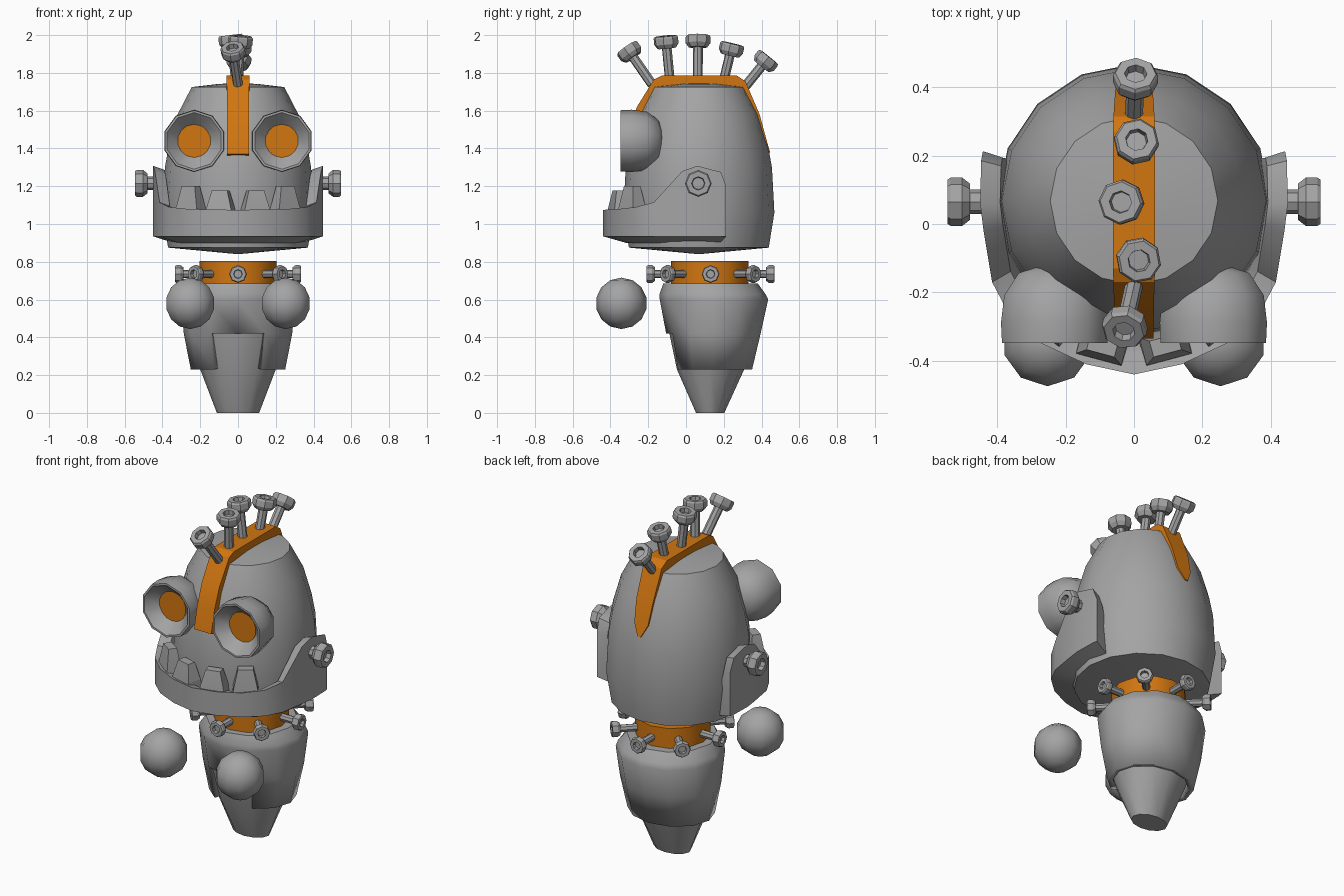
import bpy
import bmesh
from math import sin, cos, pi, radians
from mathutils import Vector, Matrix

if "Cube" in bpy.data.objects:
    bpy.data.objects.remove(bpy.data.objects["Cube"])


def material(name, color):
    m = bpy.data.materials.new(name)
    m.use_nodes = True
    m.diffuse_color = color
    m.node_tree.nodes["Principled BSDF"].inputs["Base Color"].default_value = color
    return m


GREY = material("metal grey", (0.37, 0.37, 0.37, 1))
ORANGE = material("orange", (0.64, 0.18, 0.005, 1))


def loft(name, rings, mat, caps=(True, True), angle=35, matrix=None, drop=None):
    """Skin a list of equal-length closed rings; drop removes faces by rule."""
    bm = bmesh.new()
    loops = [[bm.verts.new(p) for p in ring] for ring in rings]
    n = len(loops[0])
    for a, b in zip(loops, loops[1:]):
        for i in range(n):
            j = (i + 1) % n
            bm.faces.new((a[i], a[j], b[j], b[i]))
    if caps[0]:
        bm.faces.new(loops[0])
    if caps[1]:
        bm.faces.new(loops[-1])
    bmesh.ops.remove_doubles(bm, verts=bm.verts, dist=0.0005)
    bmesh.ops.recalc_face_normals(bm, faces=bm.faces)
    if drop:
        gone = [f for f in bm.faces if drop(f.calc_center_median())]
        bmesh.ops.delete(bm, geom=gone, context='FACES')
    if matrix:
        bm.transform(matrix)
    mesh = bpy.data.meshes.new(name)
    bm.to_mesh(mesh)
    bm.free()
    mesh.materials.append(mat)
    ob = bpy.data.objects.new(name, mesh)
    bpy.context.collection.objects.link(ob)
    bpy.ops.object.select_all(action='DESELECT')
    ob.select_set(True)
    bpy.context.view_layer.objects.active = ob
    bpy.ops.object.shade_smooth_by_angle(angle=radians(angle))
    return ob


def ellipse(rx, ry, z, cy=0, n=12):
    return [(rx * sin(2 * pi * i / n), cy + ry * cos(2 * pi * i / n), z) for i in range(n)]


def revolve(name, profile, mat, n, origin=(0, 0, 0), axis=(0, 0, 1), angle=35):
    """Spin (radius, height) pairs around an axis."""
    turn = Vector(axis).to_track_quat('Z', 'Y').to_matrix().to_4x4()
    rings = [ellipse(r, r, h, 0, n) for r, h in profile]
    caps = (profile[0][0] > 0, profile[-1][0] > 0)
    return loft(name, rings, mat, caps, angle, Matrix.Translation(origin) @ turn)


def bolt(name, base, tip, head, shaft, thick):
    """Bolt with a socketed head whose outer face lies at tip."""
    base, tip = Vector(base), Vector(tip)
    length = (tip - base).length
    low = length - thick
    profile = [(shaft, 0), (shaft, low), (head * 0.75, low), (head, low + thick * 0.35),
               (head, length - thick * 0.15), (head * 0.9, length), (head * 0.5, length),
               (head * 0.45, length - thick * 0.4), (0, length - thick * 0.4)]
    revolve(name, profile, GREY, 8, base, tip - base, 30)


# Head dome
revolve("head", [(0, 0.84), (0.37, 0.875), (0.4, 1.06), (0.387, 1.3), (0.365, 1.42),
                 (0.32, 1.58), (0.245, 1.725), (0.1, 1.742), (0, 1.745)],
        GREY, 16, (0, 0.068, 0), angle=50)

# Crest strip over the head: y, z, half width
crest = [(-0.335, 1.37, 0.057), (-0.305, 1.5, 0.057), (-0.26, 1.62, 0.058),
         (-0.17, 1.765, 0.06), (-0.13, 1.785, 0.062), (0.27, 1.785, 0.062),
         (0.315, 1.755, 0.06), (0.39, 1.58, 0.055), (0.425, 1.45, 0.045), (0.445, 1.38, 0.01)]
rings = []
for y, z, w in crest:
    inward = (Vector((0, 0.07, 1.3)) - Vector((0, y, z))).normalized() * 0.06
    iy, iz = y + inward.y, z + inward.z
    rings.append([(-w, y, z), (w, y, z), (w, iy, iz), (-w, iy, iz)])
loft("head_crest", rings, ORANGE, angle=25)

# Bolts standing on the crest
crest_bolts = [((0, -0.18, 1.74), (-0.03, -0.315, 1.935)),
               ((0, -0.085, 1.76), (0.015, -0.108, 1.995)),
               ((-0.01, 0.062, 1.76), (-0.04, 0.064, 2.0)),
               ((0, 0.2, 1.76), (0.008, 0.247, 1.955)),
               ((0, 0.315, 1.73), (0.005, 0.44, 1.885))]
for i, (base, tip) in enumerate(crest_bolts):
    bolt(f"crest_bolt_{i + 1}", base, tip, 0.066, 0.026, 0.065)

# Eyes: cupped shells with flat pupils
for side, s in (("left", 1), ("right", -1)):
    revolve(f"{side}_eye", [(0, 0.055), (0.088, 0.055), (0.15, 0.12), (0.162, 0.12),
                            (0.165, 0.06), (0.155, -0.02), (0.11, -0.085), (0, -0.118)],
            GREY, 10, (s * 0.232, -0.228, 1.44), (0, -1, 0), 45)
    revolve(f"{side}_pupil", [(0.088, 0), (0.088, 0.006)], ORANGE, 14,
            (s * 0.232, -0.281, 1.44), (0, -1, 0))

# Jaw: half of the outer path as x, y, top height
half = [(0.14, -0.41, 1.076), (0.27, -0.35, 1.08), (0.365, -0.265, 1.09),
        (0.415, -0.17, 1.115), (0.44, -0.02, 1.28), (0.45, 0.06, 1.308),
        (0.447, 0.185, 1.275), (0.442, 0.213, 1.2)]
path = [(-x, y, z) for x, y, z in reversed(half)] + [(0, -0.44, 1.075)] + half


def toward_centre(x, y, k):
    return x * k, 0.07 + (y - 0.07) * k


rings = []
for x, y, top in path:
    rim, floor = toward_centre(x, y, 0.87), toward_centre(x, y, 0.76)
    rings.append([(x, y, top), (x, y, 0.935), (*floor, 0.9), (*floor, 0.99),
                  (*rim, max(top - 0.02, 1.05))])
loft("jaw", rings, GREY, angle=32)

# Teeth: tapered blocks along the jaw rim
for side, s in (("left", 1), ("right", -1)):
    for i, (x, y, top, turn) in enumerate([(0.092, -0.355, 1.178, 15), (0.25, -0.285, 1.2, 35)]):
        block = [[(-w, -d, z), (w, -d, z), (w, d, z), (-w, d, z)]
                 for w, d, z in ((0.076, 0.05, 0.98), (0.068, 0.042, 1.08), (0.042, 0.024, top))]
        place = Matrix.Translation((s * x, y, 0)) @ Matrix.Rotation(s * radians(turn), 4, 'Z')
        loft(f"{side}_tooth_{i + 1}", block, GREY, angle=10, matrix=place)
    bolt(f"{side}_jaw_bolt", (s * 0.42, 0.065, 1.215), (s * 0.546, 0.065, 1.215),
         0.071, 0.036, 0.066)

# Neck collar with a ring of bolts
revolve("neck_collar", [(0.205, 0.66), (0.205, 0.803)], ORANGE, 12, (0, 0.125, 0))
for i in range(8):
    a = i * pi / 4
    dx, dy = sin(a), cos(a)
    bolt(f"collar_bolt_{i + 1}", (dx * 0.18, 0.13 + dy * 0.18, 0.735),
         (dx * 0.333, 0.13 + dy * 0.338, 0.735), 0.047, 0.022, 0.045)

# Tapered lower body, and the jacket over it with an open front
loft("lower_body", [ellipse(0.112, 0.075, 0, 0.128), ellipse(0.2, 0.178, 0.23, 0.13),
                    ellipse(0.265, 0.235, 0.43, 0.145)], GREY, angle=40)
jacket = loft("jacket", [ellipse(0.25, 0.21, 0.23, 0.14), ellipse(0.287, 0.25, 0.42, 0.145),
                         ellipse(0.302, 0.287, 0.6, 0.148), ellipse(0.295, 0.28, 0.63, 0.14),
                         ellipse(0.25, 0.25, 0.685, 0.13)],
              GREY, (False, True), 45,
              drop=lambda c: c.z < 0.41 and c.y < 0 and abs(c.x) < 0.12)
shell = jacket.modifiers.new("thickness", 'SOLIDIFY')
shell.thickness = 0.03
shell.offset = -1

# Floating ball hands
for side, s in (("left", 1), ("right", -1)):
    arc = [(0.136 * sin(pi * k / 7), -0.136 * cos(pi * k / 7)) for k in range(8)]
    arc[0], arc[-1] = (0, -0.136), (0, 0.136)
    revolve(f"{side}_hand", arc, GREY, 10, (s * 0.253, -0.342, 0.58), angle=60)
